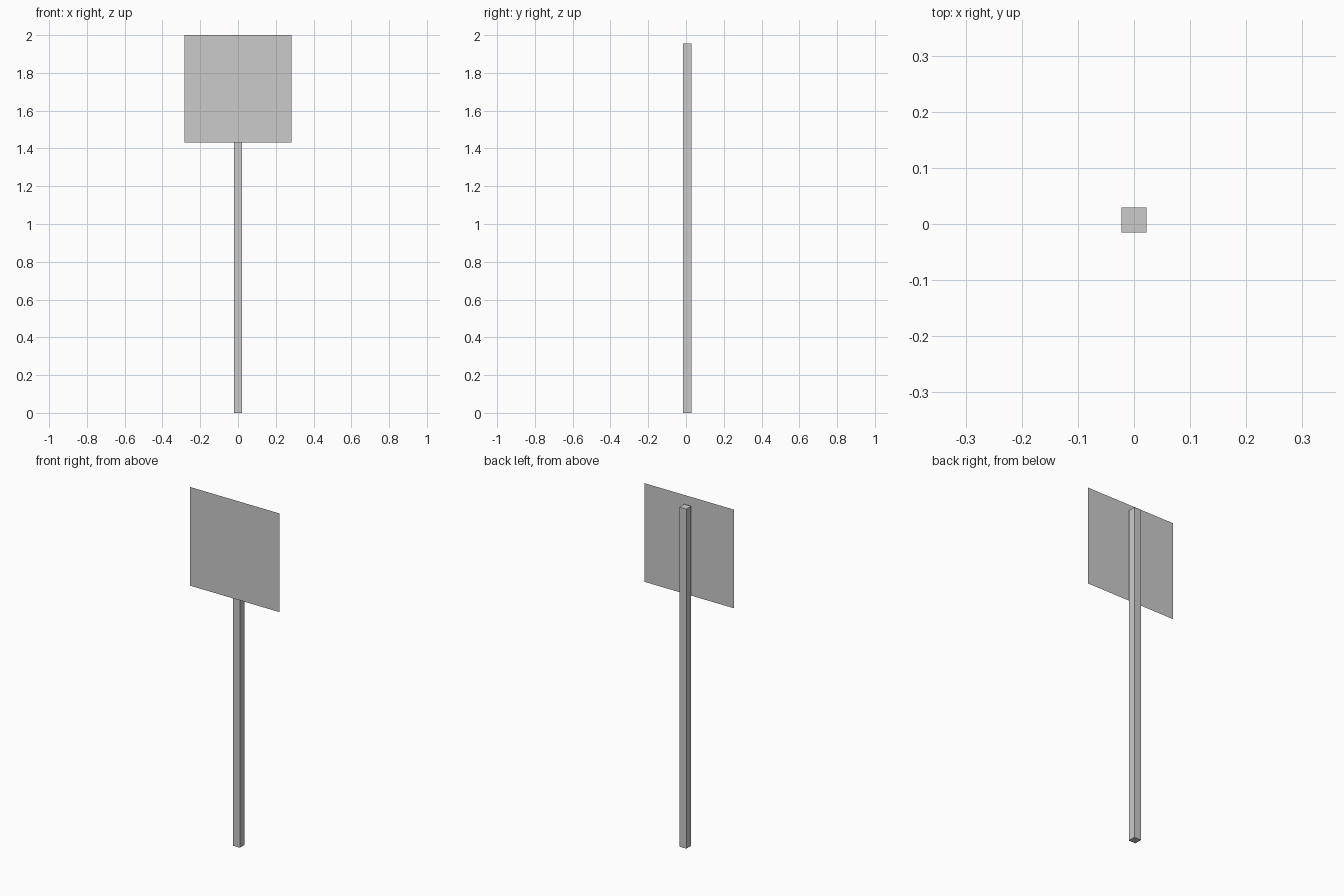
import bpy

if "Cube" in bpy.data.objects:
    bpy.data.objects.remove(bpy.data.objects["Cube"])


def finish(name, location, scale):
    obj = bpy.context.object
    obj.name = name
    obj.location = location
    obj.scale = scale
    bpy.ops.object.transform_apply(location=False, rotation=True, scale=True)
    return obj


# Square post, set slightly behind the panel
POST_W, POST_H = 0.0445, 1.955
bpy.ops.mesh.primitive_cube_add(size=1)
finish("post", (0, 0.007, POST_H / 2), (POST_W, POST_W, POST_H))

# Paper-thin square sign panel facing the front
PANEL = 0.568
bpy.ops.mesh.primitive_plane_add(size=1, rotation=(1.5707963, 0, 0))
finish("sign_panel", (0, -0.029, 2 - PANEL / 2), (PANEL, PANEL, 1))
